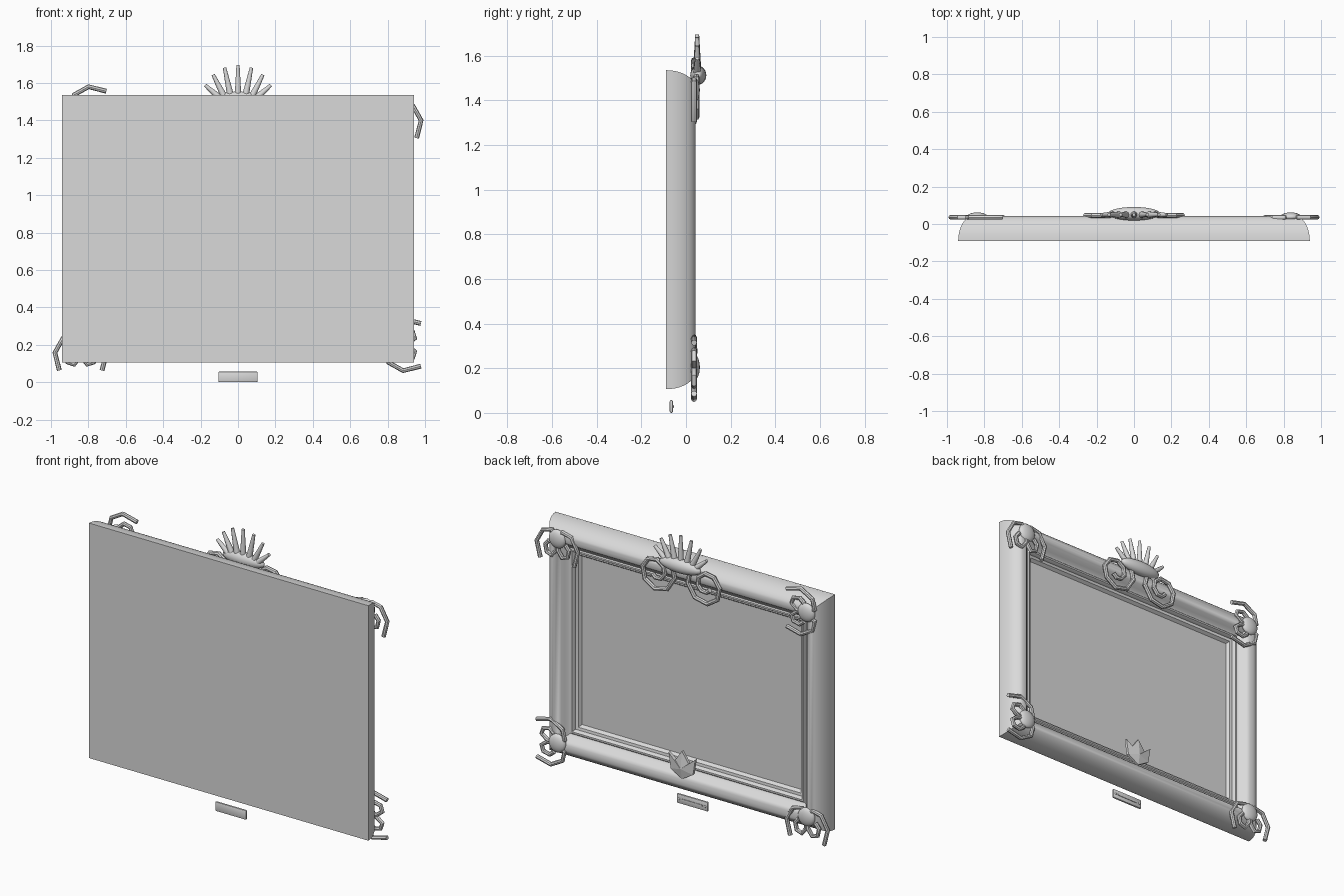
import bpy, bmesh, math
from mathutils import Matrix, Vector

if "Cube" in bpy.data.objects:
    bpy.data.objects.remove(bpy.data.objects["Cube"])

grey = bpy.data.materials.new("plain grey")
grey.diffuse_color = (0.7, 0.7, 0.7, 1)
grey.use_nodes = True
grey.node_tree.nodes["Principled BSDF"].inputs["Base Color"].default_value = grey.diffuse_color


def finish(name, bm, angle=35):
    bmesh.ops.recalc_face_normals(bm, faces=bm.faces)
    me = bpy.data.meshes.new(name)
    bm.to_mesh(me)
    bm.free()
    ob = bpy.data.objects.new(name, me)
    bpy.context.collection.objects.link(ob)
    me.materials.append(grey)
    if angle:
        bpy.ops.object.select_all(action='DESELECT')
        ob.select_set(True)
        bpy.context.view_layer.objects.active = ob
        bpy.ops.object.shade_smooth_by_angle(angle=math.radians(angle))
    return ob


def box(name, lo, hi, bevel=0):
    bm = bmesh.new()
    lo, hi = Vector(lo), Vector(hi)
    bmesh.ops.create_cube(bm, size=1, matrix=Matrix.Translation((lo + hi) / 2)
                          @ Matrix.Diagonal((*(hi - lo), 1)))
    if bevel:
        bmesh.ops.bevel(bm, geom=bm.edges[:], offset=bevel, segments=2,
                        profile=0.5, affect='EDGES')
    return finish(name, bm, 40 if bevel else 0)


def ball(name, centre, radii, u=20, v=12):
    bm = bmesh.new()
    bmesh.ops.create_uvsphere(bm, u_segments=u, v_segments=v, radius=1,
                              matrix=Matrix.Translation(centre) @ Matrix.Diagonal((*radii, 1)))
    return finish(name, bm, 60)


def tube(name, pts, y, radius):
    cu = bpy.data.curves.new(name, 'CURVE')
    cu.dimensions = '3D'
    cu.bevel_depth = radius
    cu.bevel_resolution = 2
    cu.use_fill_caps = True
    sp = cu.splines.new('POLY')
    sp.points.add(len(pts) - 1)
    for p, (x, z) in zip(sp.points, pts):
        p.co = (x, y, z, 1)
    ob = bpy.data.objects.new(name, cu)
    bpy.context.collection.objects.link(ob)
    cu.materials.append(grey)
    bpy.ops.object.select_all(action='DESELECT')
    ob.select_set(True)
    bpy.context.view_layer.objects.active = ob
    bpy.ops.object.convert(target='MESH')
    bpy.ops.object.shade_smooth_by_angle(angle=math.radians(40))


# Moulding: profile (inset from outer edge, depth) swept round a mitred rectangle
W, Z0, Z1 = 0.94, 0.106, 1.535
profile = [(0.08 - 0.08 * math.cos(t * math.pi / 20), -0.09 + 0.132 * math.sin(t * math.pi / 20))
           for t in range(11)]
profile += [(0.10, 0.036), (0.115, 0.021), (0.128, 0.003), (0.14, -0.012), (0.15, -0.016),
            (0.156, -0.010), (0.166, -0.010), (0.172, -0.020), (0.175, -0.032), (0.19, -0.036),
            (0.203, -0.056), (0.203, -0.088)]
bm = bmesh.new()
rings = []
for w, y in profile:
    rings.append([bm.verts.new((sx * (W - w), y, Z0 + w if low else Z1 - w))
                  for sx, low in ((-1, 1), (1, 1), (1, 0), (-1, 0))])
for i in range(len(rings)):
    a, b = rings[i], rings[(i + 1) % len(rings)]
    for k in range(4):
        j = (k + 1) % 4
        bm.faces.new((a[k], a[j], b[j], b[k]))
finish("frame_moulding", bm, 30)

# Picture surface and full-size backing
box("picture_panel", (-0.745, -0.08, 0.30), (0.745, -0.055, 1.345))
box("backing_board", (-W, -0.09, Z0), (W, -0.085, Z1))

# Corner ornaments: a boss with a mirrored pair of curls
curl = [(0.137, 0.114), (0.042, 0.138), (-0.035, 0.095), (-0.05, 0.035), (0.0, 0.008),
        (0.065, 0.005), (0.105, 0.035), (0.093, 0.07), (0.05, 0.08), (0.02, 0.055)]
for sx in (-1, 1):
    for cz in (0.2, 1.442):
        turned = (sx > 0) == (cz > 1)
        for s in (-1, 1):
            pts = [(u, s * v) for u, v in curl]
            if turned:
                pts = [(v, -u) for u, v in pts]
            tube("corner_curl", [(sx * 0.841 + u, cz + v) for u, v in pts], 0.036, 0.013)
        ball("corner_boss", (sx * 0.838, 0.038, cz + 0.004), (0.056, 0.024, 0.056))

# Crest: oval boss, fan of tapered rays, two large scrolls
ball("crest_boss", (0, 0.055, 1.512), (0.14, 0.036, 0.042), 24, 12)
for i in range(-3, 4):
    t = math.radians(22 * i)
    base = Vector((0.11 * math.sin(t), 0.05, 1.51 + 0.03 * math.cos(t)))
    tip = Vector((0.192 * math.sin(t), 0.05, 1.515 + 0.18 * math.cos(t)))
    d = tip - base
    bm = bmesh.new()
    bmesh.ops.create_cone(bm, cap_ends=True, segments=10, radius1=0.018, radius2=0.009,
                          depth=d.length, matrix=Matrix.Translation((base + tip) / 2)
                          @ d.to_track_quat('Z', 'Y').to_matrix().to_4x4())
    finish("crest_ray", bm, 45)
for s in (-1, 1):
    pts = []
    for k in range(13):
        t = math.radians(140 + 45 * k)
        r = 0.133 - 0.0085 * k
        pts.append((s * (0.168 + r * math.cos(t)), 1.432 + r * math.sin(t)))
    tube("crest_scroll", pts, 0.046, 0.014)

# Ridged pointed leaf at the bottom centre
outline = [(0, 0.21), (0.075, 0.255), (0.09, 0.35), (0.045, 0.315), (0, 0.38),
           (-0.045, 0.315), (-0.09, 0.35), (-0.075, 0.255)]
bm = bmesh.new()
back = [bm.verts.new((x, 0.024, z)) for x, z in outline]
front = [bm.verts.new((x, 0.040, z)) for x, z in outline]
peak = bm.verts.new((0, 0.052, 0.275))
bm.faces.new(back)
for k in range(8):
    j = (k + 1) % 8
    bm.faces.new((back[k], back[j], front[j], front[k]))
    bm.faces.new((front[k], front[j], peak))
finish("bottom_leaf", bm, 0)

# Small plaque with raised bar and two pins
box("plaque", (-0.105, -0.073, 0.0), (0.105, -0.058, 0.058), 0.007)
box("plaque_bar", (-0.07, -0.060, 0.024), (0.07, -0.055, 0.034))
for s in (-1, 1):
    ball("plaque_pin", (s * 0.088, -0.058, 0.029), (0.007, 0.005, 0.007), 10, 6)
